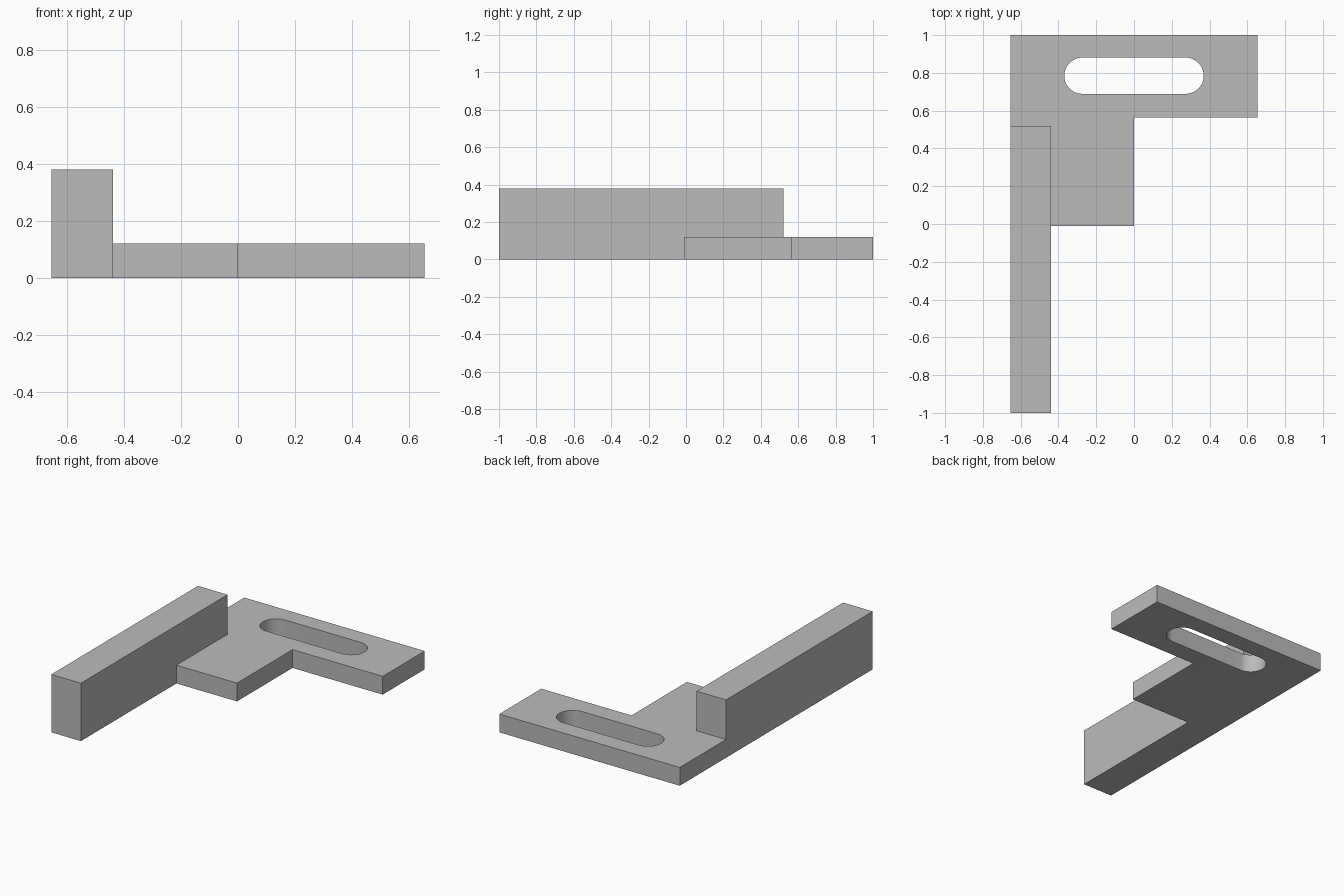
import bpy
import bmesh
from math import cos, sin, pi

if "Cube" in bpy.data.objects:
    bpy.data.objects.remove(bpy.data.objects["Cube"], do_unlink=True)

GREY = (0.5, 0.5, 0.5, 1.0)
grey = bpy.data.materials.new("plain grey")
grey.use_nodes = True
grey.diffuse_color = GREY
grey.node_tree.nodes["Principled BSDF"].inputs["Base Color"].default_value = GREY


def prism(name, outline, bottom, top):
    """Extrude a flat outline straight up into a solid."""
    bm = bmesh.new()
    face = bm.faces.new([bm.verts.new((x, y, bottom)) for x, y in outline])
    raised = bmesh.ops.extrude_face_region(bm, geom=[face])["geom"]
    verts = [g for g in raised if isinstance(g, bmesh.types.BMVert)]
    bmesh.ops.translate(bm, verts=verts, vec=(0, 0, top - bottom))
    bmesh.ops.recalc_face_normals(bm, faces=bm.faces)
    mesh = bpy.data.meshes.new(name)
    bm.to_mesh(mesh)
    bm.free()
    mesh.materials.append(grey)
    obj = bpy.data.objects.new(name, mesh)
    bpy.context.collection.objects.link(obj)
    return obj


def rectangle(x0, x1, y0, y1):
    return [(x0, y0), (x1, y0), (x1, y1), (x0, y1)]


def slot_outline(half_straight, radius, y, steps=24):
    """Two half circles joined by straight sides."""
    points = []
    for side, start in ((1, -pi / 2), (-1, pi / 2)):
        for i in range(steps + 1):
            a = start + pi * i / steps
            points.append((side * half_straight + radius * cos(a), y + radius * sin(a)))
    return points


def combine(target, tool, operation):
    tool.hide_render = True
    mod = target.modifiers.new(operation.title(), "BOOLEAN")
    mod.operation = operation
    mod.solver = "EXACT"
    mod.object = tool
    bpy.context.view_layer.objects.active = target
    bpy.ops.object.modifier_apply(modifier=mod.name)
    bpy.data.objects.remove(tool, do_unlink=True)


W, RIB_X, THICK = 0.655, -0.44, 0.12

# Stepped base plate
bracket = prism("slotted_bracket", [(-W, -0.01), (0, -0.01), (0, 0.565),
                                    (W, 0.565), (W, 1), (-W, 1)], 0, THICK)

# Tall bar along the right edge
combine(bracket, prism("bar", rectangle(-W, RIB_X, -1, 0.52), 0, 0.38), "UNION")

# Rounded adjustment slot
cutter = prism("slot_cutter", slot_outline(0.273, 0.096, 0.785), -0.1, THICK + 0.1)
combine(bracket, cutter, "DIFFERENCE")

# Smooth slot ends, crisp edges elsewhere
bpy.ops.object.select_all(action="DESELECT")
bracket.select_set(True)
bpy.context.view_layer.objects.active = bracket
bpy.ops.object.shade_smooth_by_angle(angle=pi / 6)
